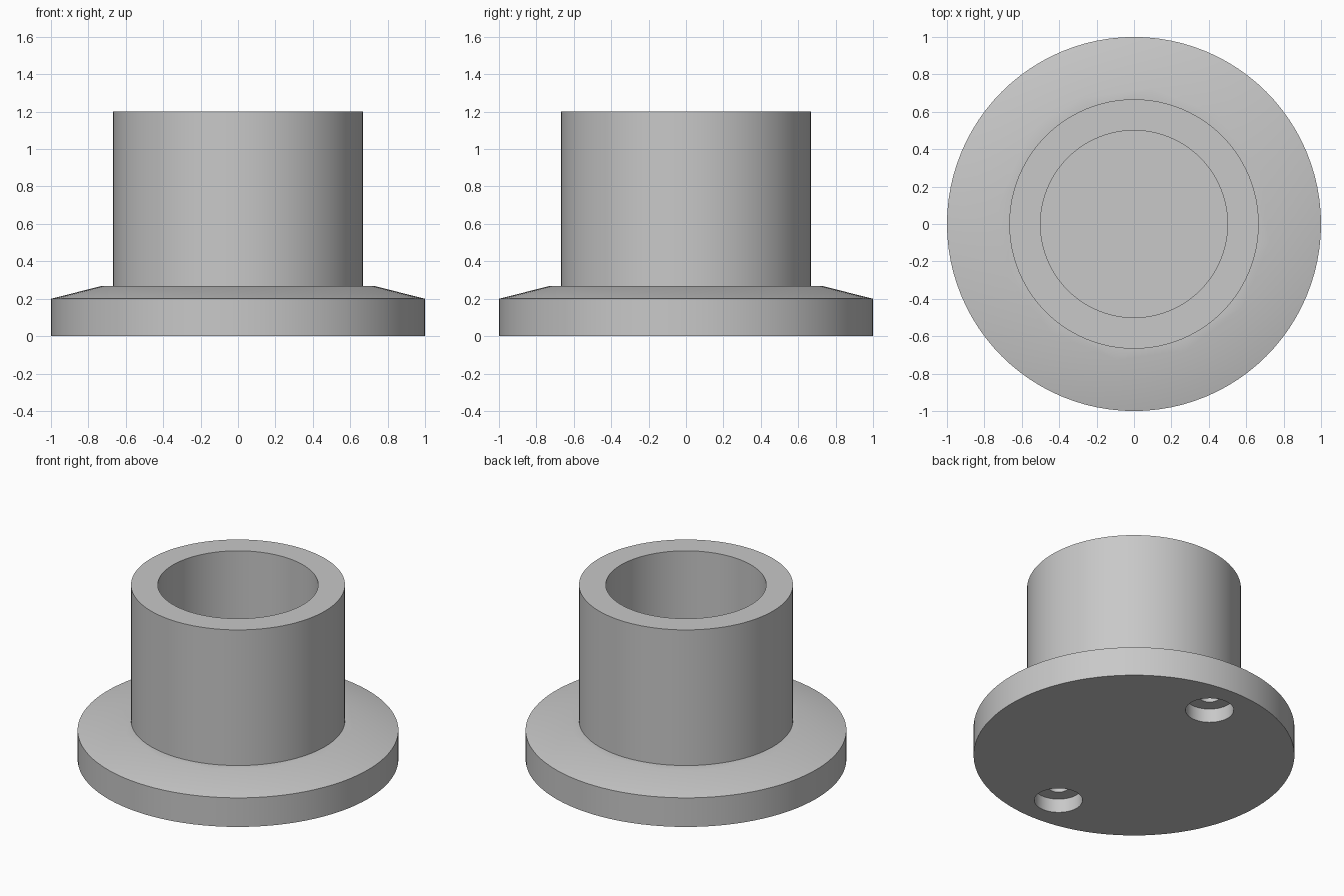
import bpy
import bmesh
from math import radians, tau

cube = bpy.data.objects.get("Cube")
if cube:
    bpy.data.objects.remove(cube, do_unlink=True)

grey = bpy.data.materials.new("plain grey")
grey.use_nodes = True
colour = (0.58, 0.58, 0.58, 1)
grey.diffuse_color = colour
grey.node_tree.nodes["Principled BSDF"].inputs["Base Color"].default_value = colour


def lathe(name, profile, steps, location=(0, 0, 0)):
    """Spin an (r, z) profile that starts and ends on the axis."""
    bm = bmesh.new()
    verts = [bm.verts.new((r, 0, z)) for r, z in profile]
    edges = [bm.edges.new(pair) for pair in zip(verts, verts[1:])]
    bmesh.ops.spin(bm, geom=verts + edges, cent=(0, 0, 0), axis=(0, 0, 1),
                   angle=tau, steps=steps, use_duplicate=False)
    bmesh.ops.remove_doubles(bm, verts=bm.verts, dist=0.0001)
    # Merge the end fans into single flat discs
    bmesh.ops.dissolve_limit(bm, angle_limit=radians(0.5),
                             verts=bm.verts, edges=bm.edges)
    bmesh.ops.recalc_face_normals(bm, faces=bm.faces)
    mesh = bpy.data.meshes.new(name)
    bm.to_mesh(mesh)
    bm.free()
    mesh.materials.append(grey)
    obj = bpy.data.objects.new(name, mesh)
    obj.location = location
    bpy.context.collection.objects.link(obj)
    return obj


# Flange with sloped top, and the open cup standing on it
body = lathe("flanged_cup", [
    (0, 0), (1, 0), (1, 0.2), (0.733, 0.267), (0.667, 0.267),
    (0.667, 1.2), (0.5, 1.2), (0.5, 0.2), (0, 0.2)], 96)

# Two stepped blind screw holes in the underside
bpy.context.view_layer.objects.active = body
body.select_set(True)
for side, y in (("front", -0.733), ("back", 0.733)):
    cutter = lathe(side + "_hole_cutter", [
        (0, -0.1), (0.15, -0.1), (0.15, 0.095), (0.063, 0.095),
        (0.063, 0.2), (0, 0.2)], 48, (0, y, 0))
    cutter.hide_render = True
    cut = body.modifiers.new(side + "_hole", "BOOLEAN")
    cut.operation = "DIFFERENCE"
    cut.solver = "EXACT"
    cut.object = cutter
    bpy.context.view_layer.update()
    bpy.ops.object.modifier_apply(modifier=cut.name)
    bpy.data.objects.remove(cutter, do_unlink=True)

bpy.ops.object.shade_smooth_by_angle(angle=radians(30))
